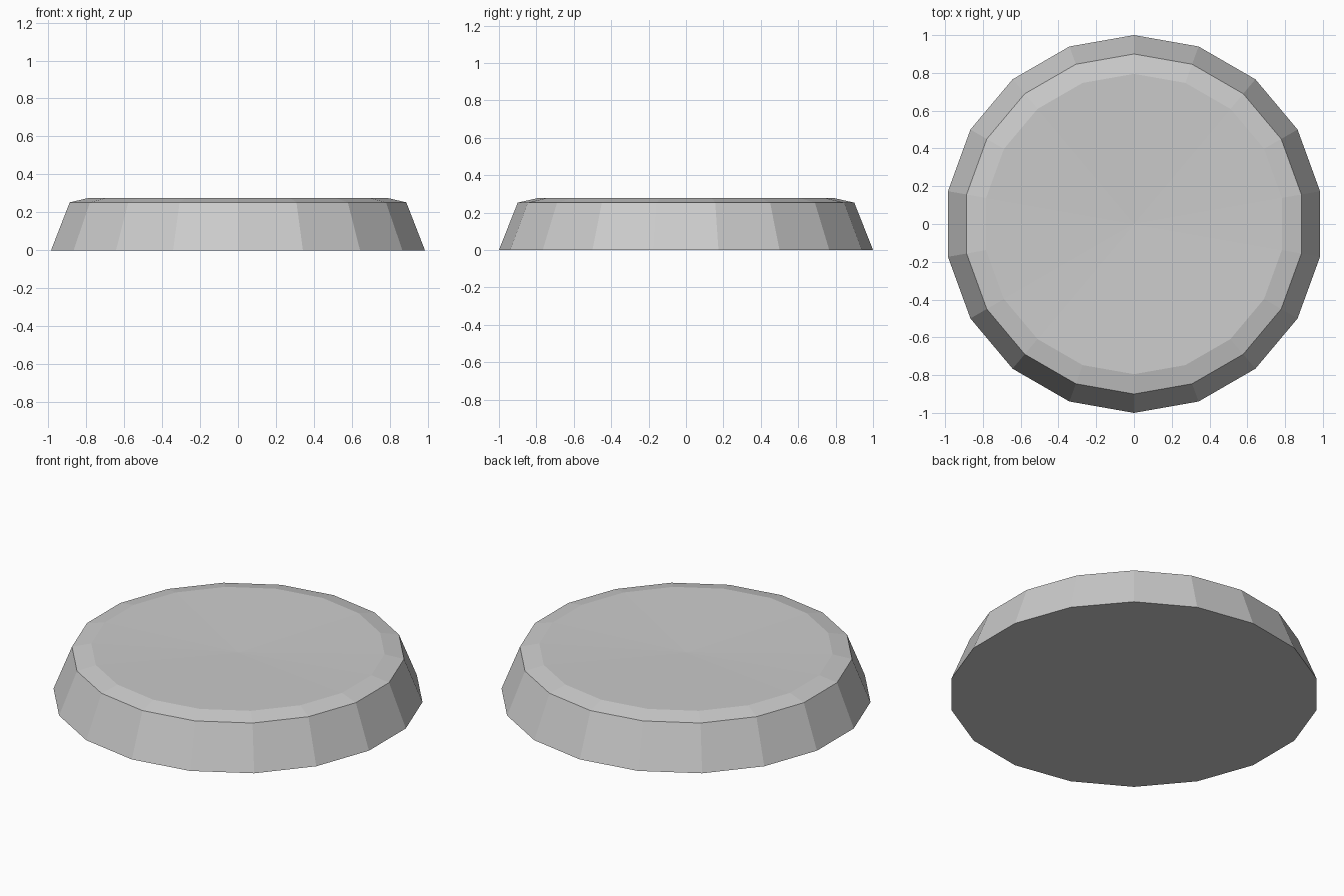
import bpy, bmesh
from math import sin, cos, tau

SIDES = 18

cube = bpy.data.objects.get("Cube")
if cube:
    bpy.data.objects.remove(cube, do_unlink=True)

grey = bpy.data.materials.new("plain grey")
grey.use_nodes = True
colour = (0.6, 0.6, 0.6, 1)
grey.diffuse_color = colour
grey.node_tree.nodes["Principled BSDF"].inputs["Base Color"].default_value = colour

# Rings from the foot to the rim: radius, height
profile = [(1.0, 0.0), (0.9, 0.253), (0.795, 0.277)]
bowl_centre_height = 0.255

bm = bmesh.new()
rings = [[bm.verts.new((r * sin(tau * i / SIDES), -r * cos(tau * i / SIDES), z))
          for i in range(SIDES)] for r, z in profile]

# Sloped wall and rim bevel
for low, high in zip(rings, rings[1:]):
    for i in range(SIDES):
        j = (i + 1) % SIDES
        bm.faces.new((low[i], low[j], high[j], high[i]))

# Flat underside and shallow dished top
bm.faces.new(rings[0][::-1])
centre = bm.verts.new((0, 0, bowl_centre_height))
for i in range(SIDES):
    bm.faces.new((rings[-1][i], rings[-1][(i + 1) % SIDES], centre))

bmesh.ops.recalc_face_normals(bm, faces=bm.faces)
mesh = bpy.data.meshes.new("shallow_dish")
bm.to_mesh(mesh)
bm.free()
mesh.materials.append(grey)
dish = bpy.data.objects.new("shallow_dish", mesh)
bpy.context.collection.objects.link(dish)
